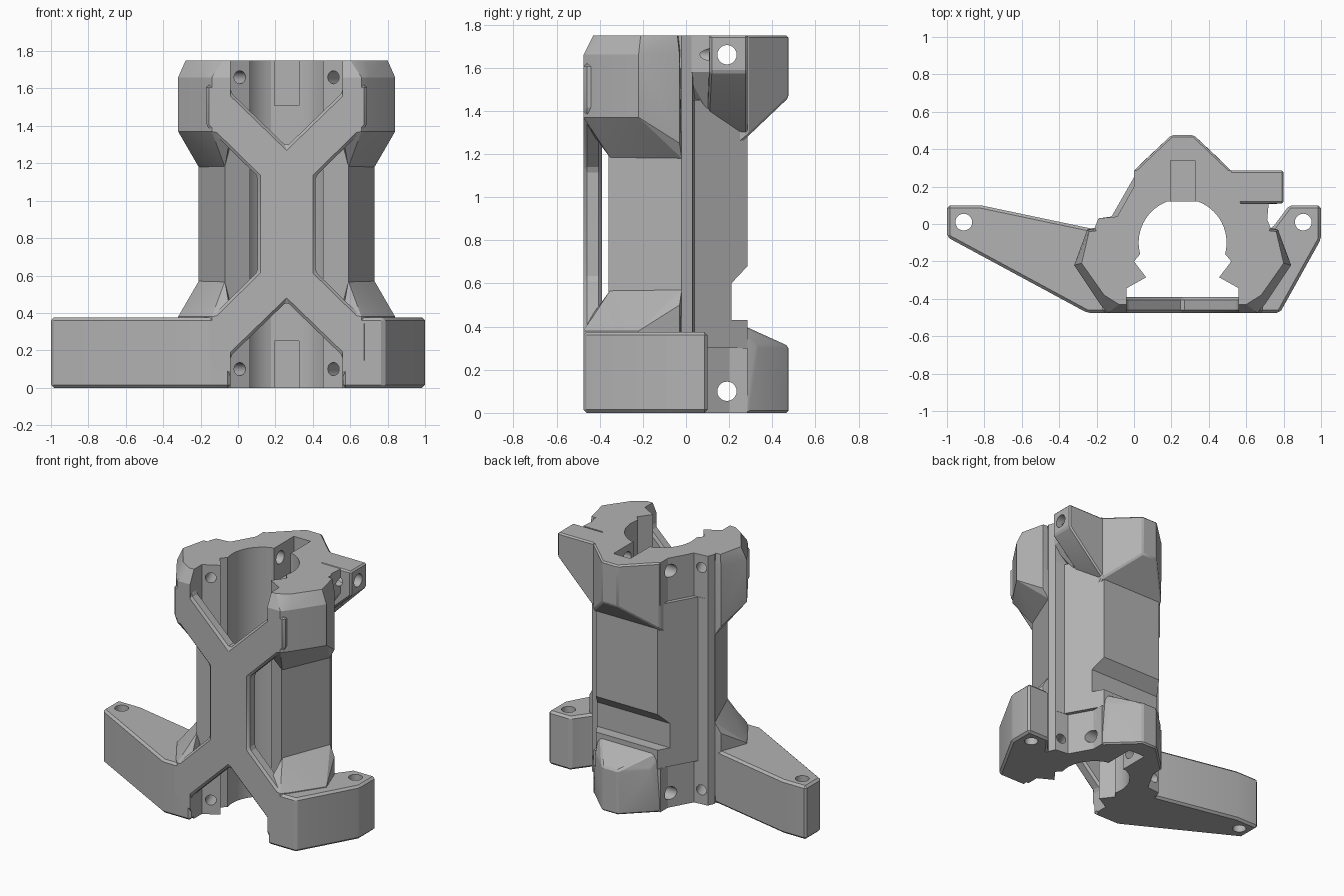
import bpy, bmesh, math
from mathutils import Vector

if "Cube" in bpy.data.objects:
    bpy.data.objects.remove(bpy.data.objects["Cube"])

CX, H = 0.26, 1.75          # mirror plane of the column, total height
FRONT = -0.475

grey = bpy.data.materials.new("plain grey")
grey.use_nodes = True
grey.diffuse_color = (0.45, 0.45, 0.45, 1)
grey.node_tree.nodes["Principled BSDF"].inputs["Base Color"].default_value = (0.45, 0.45, 0.45, 1)

parts = []


def finish(name, bm, bevel=0.0):
    bmesh.ops.dissolve_limit(bm, angle_limit=0.01, verts=bm.verts[:], edges=bm.edges[:])
    bmesh.ops.recalc_face_normals(bm, faces=bm.faces[:])
    if bevel:
        sharp = [e for e in bm.edges if e.is_manifold and e.calc_face_angle(0) > 0.3]
        bmesh.ops.bevel(bm, geom=sharp, offset=bevel, segments=1, affect='EDGES', clamp_overlap=True)
    mesh = bpy.data.meshes.new(name)
    bm.to_mesh(mesh)
    bm.free()
    mesh.materials.append(grey)
    obj = bpy.data.objects.new(name, mesh)
    bpy.context.collection.objects.link(obj)
    parts.append(obj)
    return obj


def prism(name, points, depth, bevel=0.0):
    """Extrude a 3D outline along a depth vector."""
    bm = bmesh.new()
    face = bm.faces.new([bm.verts.new(p) for p in points])
    ext = bmesh.ops.extrude_face_region(bm, geom=[face])
    moved = [g for g in ext["geom"] if isinstance(g, bmesh.types.BMVert)]
    bmesh.ops.translate(bm, vec=depth, verts=moved)
    return finish(name, bm, bevel)


def hull(name, points, bevel=0.0):
    bm = bmesh.new()
    for p in points:
        bm.verts.new(p)
    res = bmesh.ops.convex_hull(bm, input=bm.verts[:])
    loose = [g for g in res["geom_interior"] if isinstance(g, bmesh.types.BMVert)]
    bmesh.ops.delete(bm, geom=loose, context='VERTS')
    return finish(name, bm, bevel)


def mirrored(half):
    """Half outline as offsets from the mirror plane, closed symmetrically."""
    return [(CX + a, b) for a, b in half] + [(CX - a, b) for a, b in reversed(half)]


# Column: a C-shaped section around the bore, slimmer at both caps
def column(name, outer, z0, z1):
    bore = [(0.235 * math.cos(math.radians(a)), -0.1 + 0.235 * math.sin(math.radians(a)))
            for a in range(195, 107, -6)]
    half = outer + [(-0.45, 0.03), (-0.47, -0.02), (-0.33, -0.36), (-0.195, -0.285), (-0.26, -0.2)] + bore
    prism(name, [(x, y, z0) for x, y in mirrored(half)], (0, 0, z1 - z0))


cap = [(-0.26, 0.285), (-0.26, 0.2), (-0.35, 0.04)]
column("column_bottom", cap, 0, 0.3)
column("column_middle", [(-0.24, 0.285), (-0.38, 0.04)], 0.3, 1.45)
column("column_top", cap, 1.45, H)

# Front brace: X shape with a V notch above and below
upper = [(-0.155, 1.13), (-0.4, 1.37), (-0.43, 1.4), (-0.43, 1.62), (-0.3, 1.62), (-0.3, 1.58)]
left = [(a, H - z) for a, z in reversed(upper)] + upper
outline = left + [(0, 1.29)] + [(-a, z) for a, z in reversed(left)] + [(0, H - 1.29)]
prism("front_brace", [(CX + a, FRONT, z) for a, z in outline], (0, 0.085, 0), 0.015)

# Corner shoulders that join the brace to the column
ear = [(-0.33, -0.35, 1.18), (-0.47, -0.02, 1.18), (-0.3, -0.02, 1.18),
       (-0.51, -0.03, 1.25), (-0.58, -0.22, 1.37), (-0.44, -0.43, 1.37),
       (-0.4, FRONT, 1.37), (-0.3, FRONT, 1.35),
       (-0.51, -0.03, 1.66), (-0.58, -0.22, 1.66), (-0.44, -0.43, 1.66),
       (-0.4, FRONT, 1.66), (-0.3, FRONT, 1.66),
       (-0.5, -0.04, H), (-0.54, -0.21, H), (-0.42, -0.38, H),
       (-0.34, -0.43, H), (-0.3, -0.43, H), (-0.3, -0.02, H)]
for side, s in (("right", 1), ("left", -1)):
    hull("upper_shoulder_" + side, [(CX + s * a, y, z) for a, y, z in ear])
    hull("lower_shoulder_" + side, [(CX + s * a, y, H - z) for a, y, z in ear])

# Mounting arms at the base
long_arm = [(-1, 0.1), (-0.82, 0.1), (-0.25, -0.02), (-0.05, -0.07),
            (-0.04, FRONT), (-0.25, FRONT), (-1, -0.07)]
short_arm = [(1, 0.1), (0.83, 0.1), (0.74, -0.02), (0.6, -0.1),
             (0.56, FRONT), (0.78, FRONT), (1, -0.08)]
for name, pts in (("long_arm", long_arm), ("short_arm", short_arm)):
    prism(name, [(x, y, 0) for x, y in pts], (0, 0, 0.375), 0.015)

# Rear lugs, the upper one sloped below, the lower one sloped above
rear = mirrored([(-0.26, 0.2), (-0.26, 0.285), (-0.06, 0.475)])
hull("upper_lug", [(x, y, H) for x, y in rear]
     + [(x, y, 1.28 + (y - 0.285) * 0.95) for x, y in rear], 0.01)
hull("lower_lug", [(x, y, 0) for x, y in rear]
     + [(x, y, 0.31) for x, y in mirrored([(-0.215, 0.33), (-0.06, 0.475)])]
     + [(x, 0.21, 0.43) for x in (0, 0.52)], 0.01)

# Side bracket with a sloped support and a hook beside it
hull("side_bracket", [(x, y, z) for x in (0.45, 0.8) for y in (0.11, 0.285) for z in (1.58, H)]
     + [(0.5, 0.285, 1.28), (0.6, 0.1, 1.4), (0.45, 0.12, 1.3)], 0.01)
hull("bracket_hook", [(x, y, z) for x, y in ((0.5, 0.11), (0.72, 0.11), (0.71, 0), (0.55, -0.02))
                      for z in (1.58, H)] + [(0.6, 0.1, 1.4), (0.58, 0.02, 1.45)])

# Cutters
solid = list(parts)
parts.clear()


def drill(p, q, r):
    p, q = Vector(p), Vector(q)
    bm = bmesh.new()
    bmesh.ops.create_cone(bm, cap_ends=True, segments=20, radius1=r, radius2=r, depth=(q - p).length)
    turn = (q - p).to_track_quat('Z', 'Y').to_matrix()
    bmesh.ops.rotate(bm, matrix=turn, verts=bm.verts[:])
    bmesh.ops.translate(bm, vec=(p + q) / 2, verts=bm.verts[:])
    finish("hole_cutter", bm)


for x in (-0.91, 0.905):
    drill((x, 0.01, -0.1), (x, 0.01, 0.5), 0.045)
for z in (0.1, 1.66):
    drill((-0.4, 0.19, z), (1.2, 0.19, z), 0.045)
    for s in (-1, 1):
        drill((CX + s * 0.46, 0.16, z), (CX + s * 0.235, -0.35, z), 0.035)
# key slots at the back of the bore
for z0, z1 in ((-0.1, 0.25), (1.51, 1.85)):
    hull("slot_cutter", [(x, y, z) for x in (0.195, 0.325) for y in (0.05, 0.34) for z in (z0, z1)])
# notch across the back of the column
prism("notch_cutter", [(-0.3, 0.5, 0.43), (-0.3, 0.21, 0.43), (-0.3, 0.21, 0.6),
                       (-0.3, 0.285, 0.68), (-0.3, 0.5, 0.9)], (1.2, 0, 0))

for obj in solid:
    bpy.context.view_layer.objects.active = obj
    for cutter in parts:
        if cutter.name.startswith("notch") and not obj.name.startswith("column"):
            continue
        mod = obj.modifiers.new("cut", 'BOOLEAN')
        mod.operation = 'DIFFERENCE'
        mod.solver = 'EXACT'
        mod.object = cutter
        bpy.ops.object.modifier_apply(modifier=mod.name)
for cutter in parts:
    bpy.data.objects.remove(cutter)

# Smooth the bore, keep the flat faces crisp
bpy.ops.object.select_all(action='DESELECT')
for obj in solid:
    obj.select_set(True)
bpy.ops.object.shade_smooth_by_angle(angle=math.radians(20))
